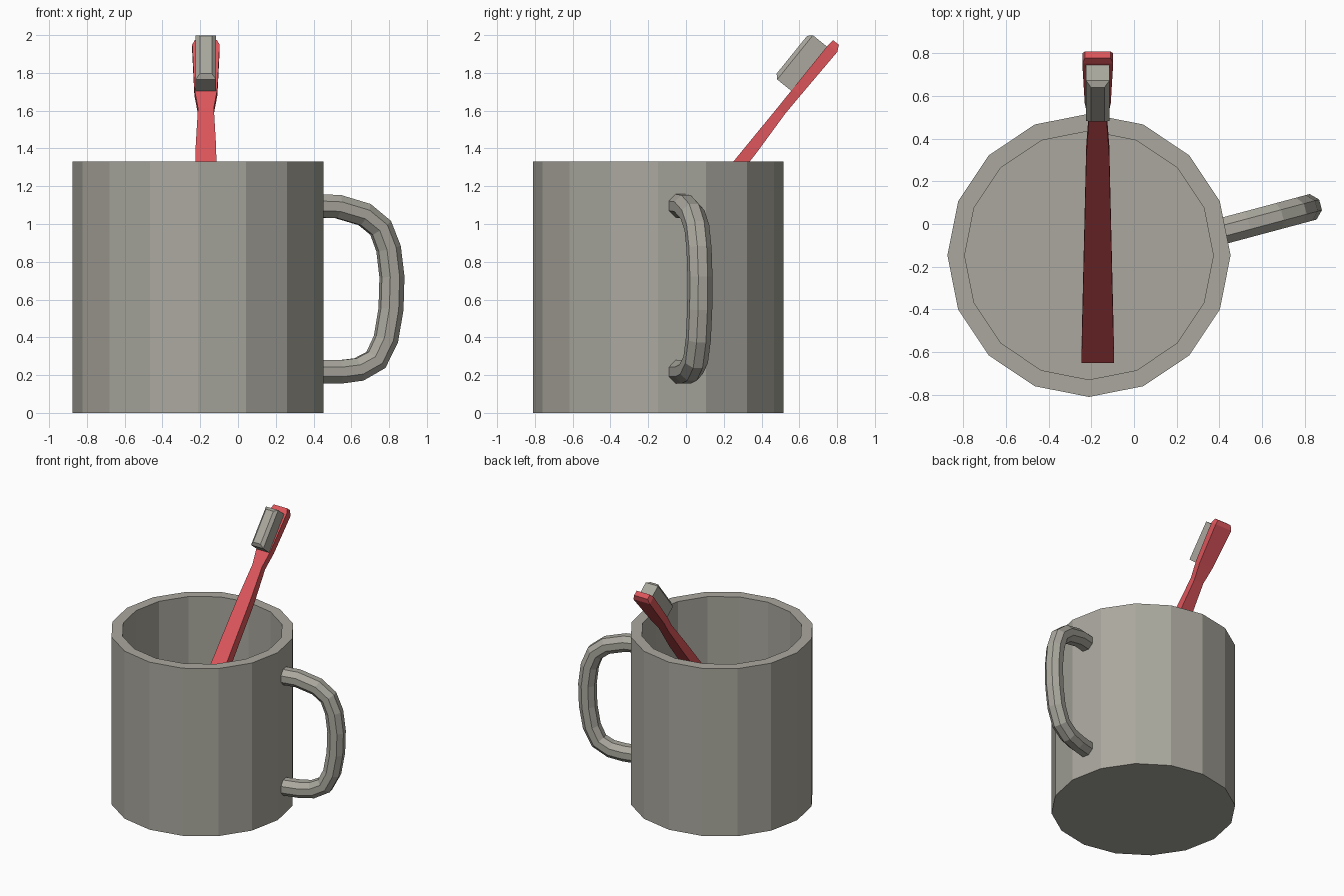
import bpy, bmesh, math
from mathutils import Vector

if "Cube" in bpy.data.objects:
    bpy.data.objects.remove(bpy.data.objects["Cube"])


def material(name, rgb):
    m = bpy.data.materials.new(name)
    m.diffuse_color = (*rgb, 1)
    m.use_nodes = True
    m.node_tree.nodes["Principled BSDF"].inputs["Base Color"].default_value = m.diffuse_color
    return m


grey = material("warm grey", (0.40, 0.39, 0.34))
red = material("brush red", (0.72, 0.092, 0.105))


def loft(name, rings, mat, bevel_top=None):
    """Skin equal-sized rings of points and cap both ends."""
    bm = bmesh.new()
    loops = [[bm.verts.new(p) for p in ring] for ring in rings]
    n = len(loops[0])
    for a, b in zip(loops, loops[1:]):
        for i in range(n):
            j = (i + 1) % n
            bm.faces.new((a[i], a[j], b[j], b[i]))
    bm.faces.new(loops[0])
    top = bm.faces.new(loops[-1])
    if bevel_top:
        bmesh.ops.bevel(bm, geom=list(top.edges), offset=bevel_top,
                        segments=1, affect='EDGES')
    bmesh.ops.recalc_face_normals(bm, faces=bm.faces)
    me = bpy.data.meshes.new(name)
    bm.to_mesh(me)
    bm.free()
    me.materials.append(mat)
    ob = bpy.data.objects.new(name, me)
    bpy.context.collection.objects.link(ob)
    return ob


# Mug body: outer wall, rim, inner wall and floor, 16 sides
CX, CY = -0.211, -0.147


def circle(r, z):
    return [(CX + r * math.cos(i * math.pi / 8), CY + r * math.sin(i * math.pi / 8), z)
            for i in range(16)]


loft("mug_body", [circle(0.664, 0), circle(0.664, 1.332),
                  circle(0.583, 1.332), circle(0.583, 0.09)], grey)

# Mug handle: octagonal tube in a slightly turned upright plane
path = [(0.40, 1.097), (0.53, 1.092), (0.67, 1.05), (0.755, 0.98), (0.797, 0.87),
        (0.815, 0.72), (0.81, 0.55), (0.783, 0.39), (0.73, 0.28), (0.64, 0.23),
        (0.54, 0.217), (0.40, 0.217)]
turn = math.radians(15)
side = Vector((-math.sin(turn), math.cos(turn), 0))
pts = [Vector((x, -0.03 + (x - 0.427) * math.tan(turn), z)) for x, z in path]
rings = []
for k, p in enumerate(pts):
    tangent = (pts[min(k + 1, len(pts) - 1)] - pts[max(k - 1, 0)]).normalized()
    if k in (0, len(pts) - 1):
        tangent.z = 0
        tangent.normalize()
    out = tangent.cross(side)
    angles = [math.pi / 8 + i * math.pi / 4 for i in range(8)]
    rings.append([p + 0.067 * (math.cos(a) * side + math.sin(a) * out) for a in angles])
loft("mug_handle", rings, grey)

# Toothbrush axes: along the leaning handle, and out of its upper face
BX = -0.17
along = Vector((0, 0.628, 0.778))
up = Vector((0, -0.778, 0.628))


def at(x, t, n):
    return Vector((BX + x, 0, 0)) + along * t + up * n


# Toothbrush stem and head: (distance, lower, upper, width)
sections = [(-0.235, 0.567, 0.648, 0.153), (1.30, 0.574, 0.640, 0.108),
            (1.56, 0.586, 0.638, 0.084), (1.69, 0.584, 0.638, 0.122),
            (1.99, 0.577, 0.638, 0.145), (2.025, 0.594, 0.634, 0.118)]
loft("toothbrush_stem",
     [[at(-w / 2, t, lo), at(w / 2, t, lo), at(w / 2, t, hi), at(-w / 2, t, hi)]
      for t, lo, hi, w in sections], red)

# Bristle block with chamfered top edges
loft("toothbrush_bristles",
     [[at(sx * 0.054, t, n) for sx, t in ((-1, 1.677), (1, 1.677), (1, 1.978), (-1, 1.978))]
      for n in (0.63, 0.755)], grey, bevel_top=0.022)
